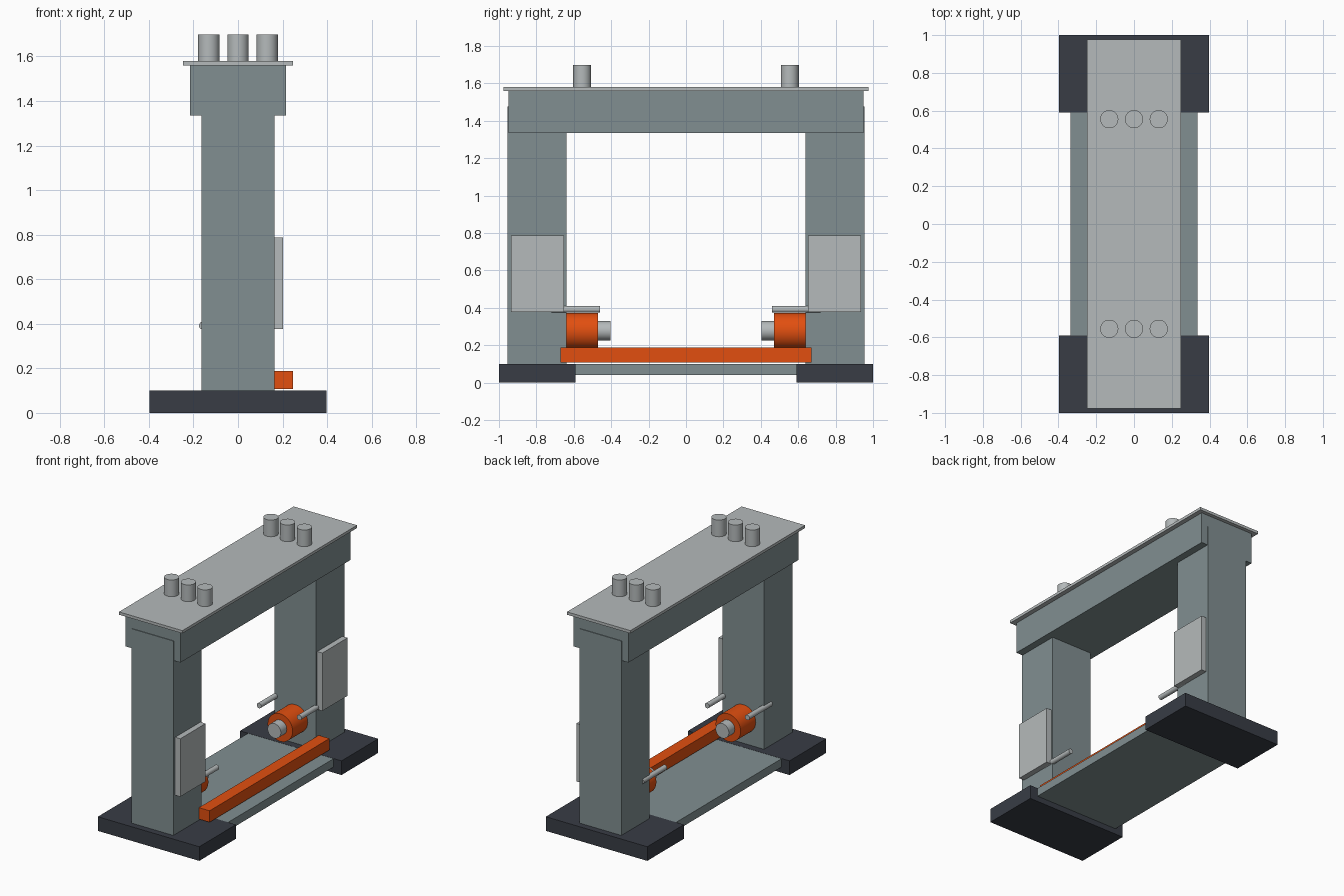
import bpy
from math import radians

cube = bpy.data.objects.get("Cube")
if cube:
    bpy.data.objects.remove(cube, do_unlink=True)


def material(name, rgb):
    m = bpy.data.materials.new(name)
    m.use_nodes = True
    colour = (*rgb, 1.0)
    m.diffuse_color = colour
    m.node_tree.nodes["Principled BSDF"].inputs["Base Color"].default_value = colour
    return m


steel = material("grey green steel", (0.22, 0.275, 0.285))
light = material("light grey", (0.46, 0.49, 0.495))
dark = material("dark slate", (0.040, 0.046, 0.060))
orange = material("orange paint", (0.76, 0.078, 0.005))


def box(name, mat, x, y, z):
    """Box from (min, max) pairs on each axis."""
    spans = (x, y, z)
    bpy.ops.mesh.primitive_cube_add(size=1, location=[(a + b) / 2 for a, b in spans])
    ob = bpy.context.object
    ob.name = name
    ob.scale = [abs(b - a) for a, b in spans]
    bpy.ops.object.transform_apply(location=False, rotation=False, scale=True)
    ob.data.materials.append(mat)
    return ob


def cylinder(name, mat, centre, radius, length, along_y=False):
    bpy.ops.mesh.primitive_cylinder_add(
        vertices=32, radius=radius, depth=length, location=centre,
        rotation=(radians(90) if along_y else 0, 0, 0))
    ob = bpy.context.object
    ob.name = name
    ob.data.materials.append(mat)
    bpy.ops.object.shade_smooth_by_angle(angle=radians(40))
    return ob


# Spanning parts: floor plate, top beam, cap plate, side rail
box("floor_plate", steel, (-0.335, 0.335), (-0.60, 0.60), (0.04, 0.099))
box("top_beam", steel, (-0.215, 0.215), (-0.95, 0.95), (1.335, 1.56))
box("cap_plate", light, (-0.248, 0.248), (-0.976, 0.976), (1.56, 1.58))
box("side_rail", orange, (0.163, 0.247), (-0.67, 0.67), (0.107, 0.188))

# Parts repeated at each end
for end, s in (("front", -1), ("back", 1)):
    box(end + "_base", dark, (-0.397, 0.397), (s * 0.59, s), (0, 0.1))
    box(end + "_column", steel, (-0.163, 0.163), (s * 0.64, s * 0.955), (0.1, 1.475))
    box(end + "_panel", light, (0.163, 0.203), (s * 0.653, s * 0.935), (0.377, 0.787))
    # Motor drum with its hub facing the middle
    cylinder(end + "_drum", orange, (0, s * 0.556, 0.275), 0.098, 0.17, True)
    cylinder(end + "_hub", light, (0, s * 0.445, 0.277), 0.052, 0.08, True)
    # Guide rods sunk into the column corners
    for side, x in (("right", -0.157), ("left", 0.157)):
        cylinder(f"{end}_{side}_rod", light, (x, s * 0.59, 0.392), 0.018, 0.26, True)
    # Row of pegs on the cap
    for i in (-1, 0, 1):
        cylinder(f"{end}_peg_{i + 2}", light, (i * 0.131, s * 0.555, 1.638), 0.048, 0.12)
